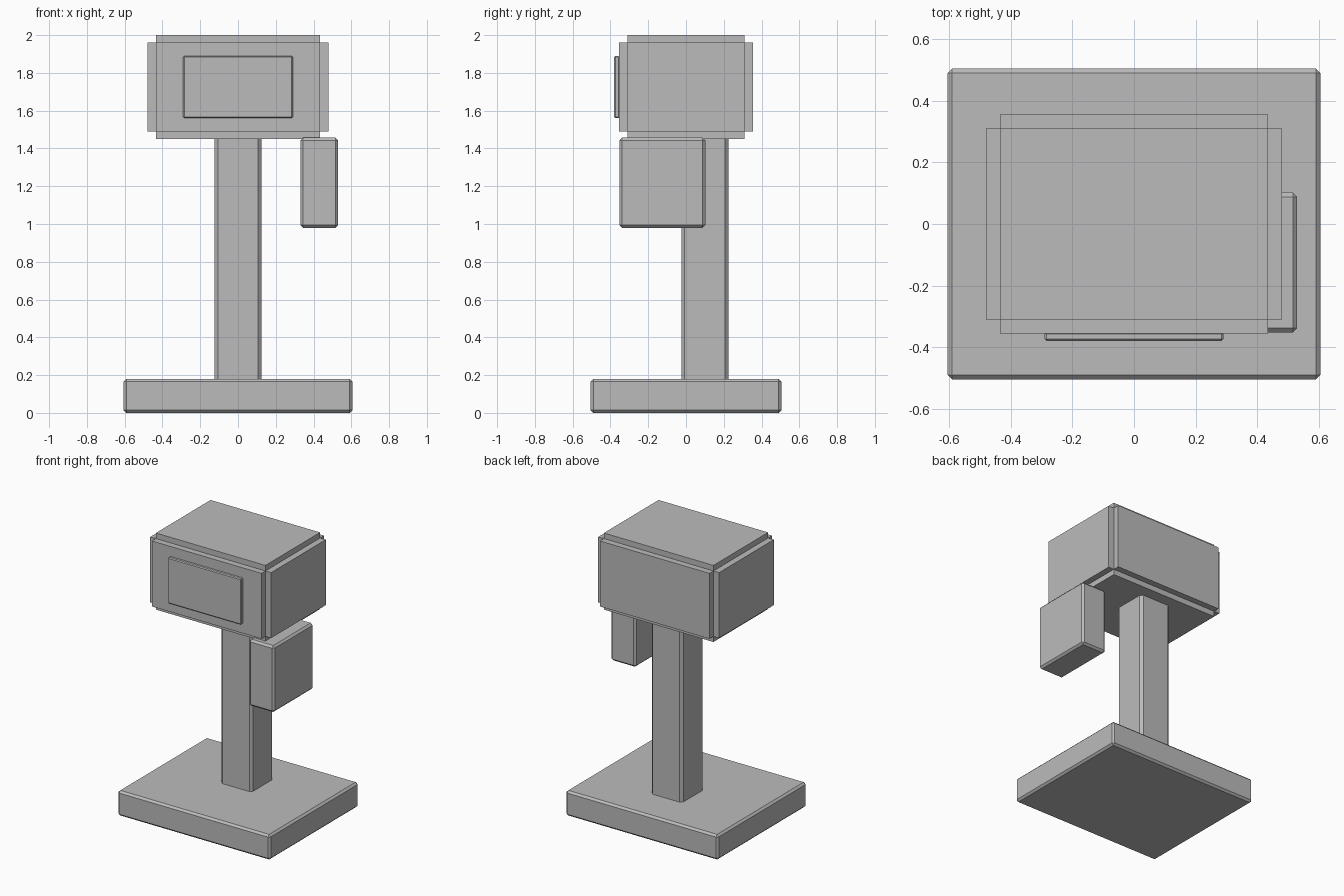
import bpy
import bmesh
from mathutils import Vector

cube = bpy.data.objects.get("Cube")
if cube:
    bpy.data.objects.remove(cube, do_unlink=True)

# Single grey finish
GREY = (0.5, 0.5, 0.5, 1.0)
grey = bpy.data.materials.new("plain grey")
grey.use_nodes = True
grey.diffuse_color = GREY
grey.node_tree.nodes["Principled BSDF"].inputs["Base Color"].default_value = GREY


def new_box(low, high):
    """Box mesh spanning two opposite corners."""
    low, high = Vector(low), Vector(high)
    bm = bmesh.new()
    bmesh.ops.create_cube(bm, size=1)
    bmesh.ops.scale(bm, vec=high - low, verts=bm.verts)
    bmesh.ops.translate(bm, vec=(low + high) / 2, verts=bm.verts)
    return bm


def finish(bm, name):
    bmesh.ops.recalc_face_normals(bm, faces=bm.faces)
    mesh = bpy.data.meshes.new(name)
    bm.to_mesh(mesh)
    bm.free()
    mesh.materials.append(grey)
    obj = bpy.data.objects.new(name, mesh)
    bpy.context.collection.objects.link(obj)
    return obj


def chamfered_box(name, low, high, width):
    obj = finish(new_box(low, high), name)
    bevel = obj.modifiers.new("chamfer", "BEVEL")
    bevel.width = width
    bevel.segments = 1
    return obj


# Stand and attached parts
chamfered_box("base", (-0.605, -0.505, 0), (0.605, 0.505, 0.18), 0.014)
chamfered_box("post", (-0.125, -0.025, 0.15), (0.125, 0.225, 1.48), 0.018)
chamfered_box("side_box", (0.33, -0.352, 0.98), (0.53, 0.102, 1.457), 0.014)
chamfered_box("front_panel", (-0.29, -0.38, 1.56), (0.29, -0.352, 1.89), 0.006)

# Head: a core with every face pushed out, leaving stepped edges
head = new_box((-0.435, -0.31, 1.49), (0.435, 0.31, 1.96))
head.normal_update()
STEP = 0.045
for face in list(head.faces):
    push = face.normal * STEP
    if abs(face.normal.z) > 0.5:
        push = face.normal * 0.04
    result = bmesh.ops.extrude_face_region(head, geom=[face])
    verts = [g for g in result["geom"] if isinstance(g, bmesh.types.BMVert)]
    bmesh.ops.translate(head, vec=push, verts=verts)
    if face.is_valid:
        bmesh.ops.delete(head, geom=[face], context="FACES_ONLY")
finish(head, "head")
